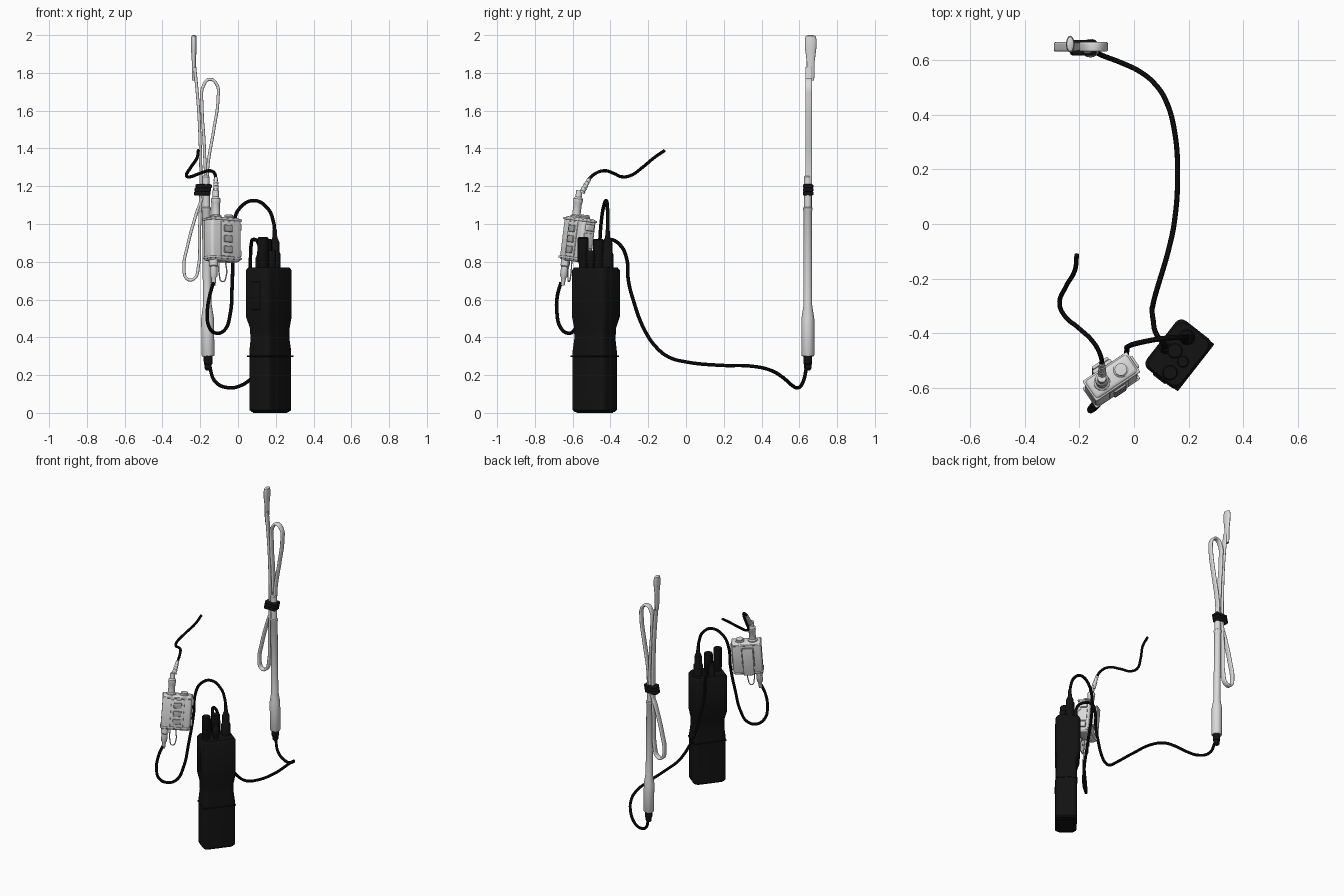
import bpy, bmesh, math
from mathutils import Matrix, Vector

if "Cube" in bpy.data.objects:
    bpy.data.objects.remove(bpy.data.objects["Cube"])


def material(name, value):
    mat = bpy.data.materials.new(name)
    mat.use_nodes = True
    colour = (value, value, value, 1)
    mat.diffuse_color = colour
    shader = next(n for n in mat.node_tree.nodes if n.type == 'BSDF_PRINCIPLED')
    shader.inputs["Base Color"].default_value = colour
    return mat


black = material("matte black", 0.006)
white = material("off white", 0.7)
grey = material("key grey", 0.42)


def smooth(obj):
    bpy.ops.object.select_all(action='DESELECT')
    obj.select_set(True)
    bpy.context.view_layer.objects.active = obj
    bpy.ops.object.shade_smooth_by_angle(angle=math.radians(35))


def finish(name, bm, mat, frame):
    bmesh.ops.recalc_face_normals(bm, faces=bm.faces)
    mesh = bpy.data.meshes.new(name)
    bm.to_mesh(mesh)
    bm.free()
    mesh.materials.append(mat)
    obj = bpy.data.objects.new(name, mesh)
    obj.matrix_world = frame
    bpy.context.collection.objects.link(obj)
    smooth(obj)
    return obj


def skin(bm, rings):
    """Join equal rings of points into a closed skin with end caps."""
    loops = [[bm.verts.new(p) for p in ring] for ring in rings]
    n = len(loops[0])
    for low, high in zip(loops, loops[1:]):
        for i in range(n):
            j = (i + 1) % n
            bm.faces.new((low[i], low[j], high[j], high[i]))
    bm.faces.new(loops[0][::-1])
    bm.faces.new(loops[-1])


def lathe(name, profile, mat, frame, sides=20):
    """Turn a (radius, height) profile about the local z axis."""
    bm = bmesh.new()
    turn = [math.tau * i / sides for i in range(sides)]
    skin(bm, [[(r * math.cos(a), r * math.sin(a), z) for a in turn] for r, z in profile])
    return finish(name, bm, mat, frame)


def box(name, centre, size, bevel, mat, frame, segments=3):
    bm = bmesh.new()
    bmesh.ops.create_cube(bm, size=1, matrix=Matrix.Translation(centre) @ Matrix.Diagonal((*size, 1)))
    if bevel:
        bmesh.ops.bevel(bm, geom=bm.edges[:], offset=bevel, segments=segments,
                        profile=0.5, affect='EDGES')
    return finish(name, bm, mat, frame)


def cable(name, points, radius, mat, ribbon=0, cyclic=False):
    """Sweep a round section, or a flat ribbon in the xz plane, along a path."""
    data = bpy.data.curves.new(name, 'CURVE')
    data.dimensions = '2D' if ribbon else '3D'
    if ribbon:
        data.fill_mode = 'NONE'
    data.bevel_depth, data.extrude = radius, ribbon
    data.bevel_resolution, data.resolution_u = 3, 8
    data.use_fill_caps = True
    spline = data.splines.new('BEZIER')
    spline.bezier_points.add(len(points) - 1)
    spline.use_cyclic_u = cyclic
    for knot, p in zip(spline.bezier_points, points):
        knot.co = p
        knot.handle_left_type = knot.handle_right_type = 'AUTO'
    data.materials.append(mat)
    obj = bpy.data.objects.new(name, data)
    bpy.context.collection.objects.link(obj)
    smooth_later.append(obj)
    return obj


smooth_later = []


def at(x, y, z=0):
    return Matrix.Translation((x, y, z))


# Handheld radio body: rounded slices, slimmer below the waist
radio = at(.163, -.477) @ Matrix.Rotation(math.radians(52), 4, 'Z')


def rounded_slice(z, hx, y0, y1, corner=.028):
    ring = []
    for k, (sx, y) in enumerate(((1, y1 - corner), (-1, y1 - corner),
                                 (-1, y0 + corner), (1, y0 + corner))):
        for step in range(5):
            a = math.pi / 2 * (k + step / 4)
            ring.append((sx * (hx - corner) + corner * math.cos(a), y + corner * math.sin(a), z))
    return ring


bm = bmesh.new()
skin(bm, [rounded_slice(*s) for s in (
    (.005, .1, -.072, .052), (.015, .108, -.08, .06), (.33, .108, -.08, .06),
    (.39, .101, -.075, .058), (.45, .102, -.075, .062), (.51, .113, -.08, .08),
    (.755, .113, -.08, .08), (.77, .104, -.072, .072))])
finish("radio_body", bm, black, radio)
box("radio_foot", (0, -.01, .006), (.17, .1, .012), 0, black, radio)
box("talk_button", (-.11, 0, .62), (.016, .06, .15), .005, black, radio)
box("battery_seam", (0, -.01, .3), (.219, .144, .008), .002, black, radio, 1)

# Knobs and connectors on the radio
for name, x, y, r, top in (("volume_knob", .132, -.545, .029, .93),
                           ("channel_knob", .15, -.465, .029, .92),
                           ("switch_knob", .18, -.505, .022, .86)):
    lathe(name, [(r * .8, .765), (r * .8, .79), (r, .8), (r, top - .006), (r * .85, top)],
          black, at(x, y), 14)
lathe("handset_plug", [(.03, .765), (.03, .84), (.025, .85), (.025, .9), (.013, .93), (.011, .97)],
      black, at(.195, -.415))
lathe("antenna_socket", [(.022, .765), (.022, .82), (.014, .84), (.012, .87)],
      black, at(.115, -.455), 14)

# Cable from radio to whip antenna
cable("antenna_cable", [
    (.115, -.455, .86), (.105, -.435, .905), (.08, -.4, .918), (.07, -.35, .89),
    (.066, -.315, .82), (.068, -.305, .7), (.073, -.28, .6), (.09, -.22, .44),
    (.11, -.155, .345), (.128, -.09, .295), (.147, 0, .27), (.16, .18, .252),
    (.147, .35, .247), (.118, .45, .225), (.08, .51, .19), (.02, .56, .147),
    (-.05, .593, .133), (-.12, .62, .165), (-.152, .64, .25)], .0095, black)

# Whip antenna: plug, tapered handle and sleeve
mast = at(-.155, .645) @ Matrix.Rotation(math.radians(-.7), 4, 'Y')
lathe("antenna_plug", [(.011, .225), (.019, .235), (.019, .255), (.023, .26), (.023, .302)], black, mast)
lathe("antenna_handle", [(.031, .3), (.034, .306), (.034, .5), (.023, .57), (.023, 1.07),
                         (.026, 1.075), (.026, 1.085), (.02, 1.09), (.02, 1.25), (.012, 1.26)],
      white, mast)

# Folded flat blade with its rounded tip
blade = cable("antenna_blade", [Vector((x, z, 0)) for x, z in (
    (-.165, 1.18), (-.158, 1.32), (-.128, 1.5), (-.106, 1.66), (-.113, 1.74), (-.15, 1.766),
    (-.184, 1.73), (-.19, 1.62), (-.178, 1.4), (-.18, 1.18), (-.222, 1.05), (-.268, .88),
    (-.286, .77), (-.268, .708), (-.233, .71), (-.209, .78), (-.204, .95), (-.197, 1.18),
    (-.201, 1.45), (-.212, 1.65), (-.229, 1.83))], .008, white, ribbon=.01)
blade.matrix_world = at(0, .65) @ Matrix.Rotation(math.pi / 2, 4, 'X')
lathe("blade_tip", [(.018, 1.76), (.021, 1.8), (.021, 1.86), (.03, 1.93), (.031, 1.975),
                    (.026, 1.995), (.012, 2)], white,
      at(-.234, .66) @ Matrix.Diagonal((.5, 1, 1, 1)))
for i in range(3):
    box("strap_wrap", (-.186 + .004 * (i - 1), .647, 1.162 + .019 * i), (.088, .056, .021),
        .007, black, Matrix.Identity(4))

# Control box, leaning back and turned
unit = (at(-.083, -.573, .917) @ Matrix.Rotation(math.radians(-7), 4, 'X')
        @ Matrix.Rotation(math.radians(34), 4, 'Z'))
box("control_box", (0, 0, 0), (.19, .085, .235), .016, white, unit)
box("box_lid", (0, 0, .105), (.196, .091, .012), .005, white, unit)
box("box_base", (0, 0, -.1), (.196, .091, .012), .005, white, unit)
box("key_panel", (.005, -.043, 0), (.085, .008, .185), .003, white, unit)
for i in range(3):
    box("key", (.005, -.049, .056 * (i - 1)), (.052, .012, .036), .004, grey, unit)
for side in (-1, 1):
    box("end_catch", (.099, 0, .07 * side), (.018, .05, .035), .005, white, unit)
box("end_panel", (.096, 0, 0), (.008, .055, .08), .003, white, unit)

# Belt clip on the rear
box("clip_mount", (-.005, .049, .02), (.08, .022, .13), .004, white, unit)
box("clip_plate", (-.005, .066, -.005), (.07, .012, .2), .004, white, unit)

# Box sockets, plugs and strain reliefs
lathe("spare_socket", [(.028, .11), (.028, .122), (.023, .126), (.023, .134), (.012, .135)],
      white, unit @ at(.042, 0))
lathe("upper_plug", [(.03, .11), (.03, .124), (.022, .13), (.022, .19), (.025, .195),
                     (.025, .215), (.017, .225), (.016, .26)], white, unit @ at(-.042, 0))
lathe("lower_plug", [(.01, -.25), (.013, -.21), (.02, -.2), (.02, -.15), (.024, -.145),
                     (.024, -.11)], white, unit @ at(-.066, -.016))
relief = at(-.117, -.552, 1.165) @ Matrix.Rotation(math.radians(-28), 4, 'X')
lathe("strain_relief", [(r + d, .018 * i + h) for i, r in enumerate((.013, .012, .011, .0095, .0085))
                        for d, h in ((.003, 0), (.003, .012), (0, .013), (0, .018))],
      white, relief, 14)

# Cables leaving the control box
cable("headset_lead", [
    (-.117, -.52, 1.23), (-.122, -.485, 1.264), (-.148, -.435, 1.282), (-.205, -.38, 1.267),
    (-.252, -.34, 1.25), (-.273, -.295, 1.256), (-.25, -.23, 1.3), (-.217, -.17, 1.35),
    (-.21, -.112, 1.39)], .0085, black)
cable("radio_lead", [
    (-.13, -.662, .69), (-.15, -.681, .62), (-.162, -.684, .54), (-.153, -.666, .455),
    (-.115, -.625, .422), (-.07, -.59, .44), (-.042, -.555, .52), (-.031, -.51, .68),
    (-.026, -.462, .87), (-.021, -.449, 1.01), (.01, -.438, 1.085), (.085, -.423, 1.124),
    (.155, -.416, 1.085), (.188, -.415, 1.01), (.195, -.415, .94)], .0095, black)
cable("tether_loop", [(-.1, -.62, .8), (-.1, -.625, .74), (-.082, -.62, .695),
                      (-.062, -.61, .73), (-.066, -.605, .8)], .0035, white)

# Turn the swept parts into smooth meshes
for obj in smooth_later:
    bpy.ops.object.select_all(action='DESELECT')
    obj.select_set(True)
    bpy.context.view_layer.objects.active = obj
    bpy.ops.object.convert(target='MESH')
    smooth(bpy.context.view_layer.objects.active)
